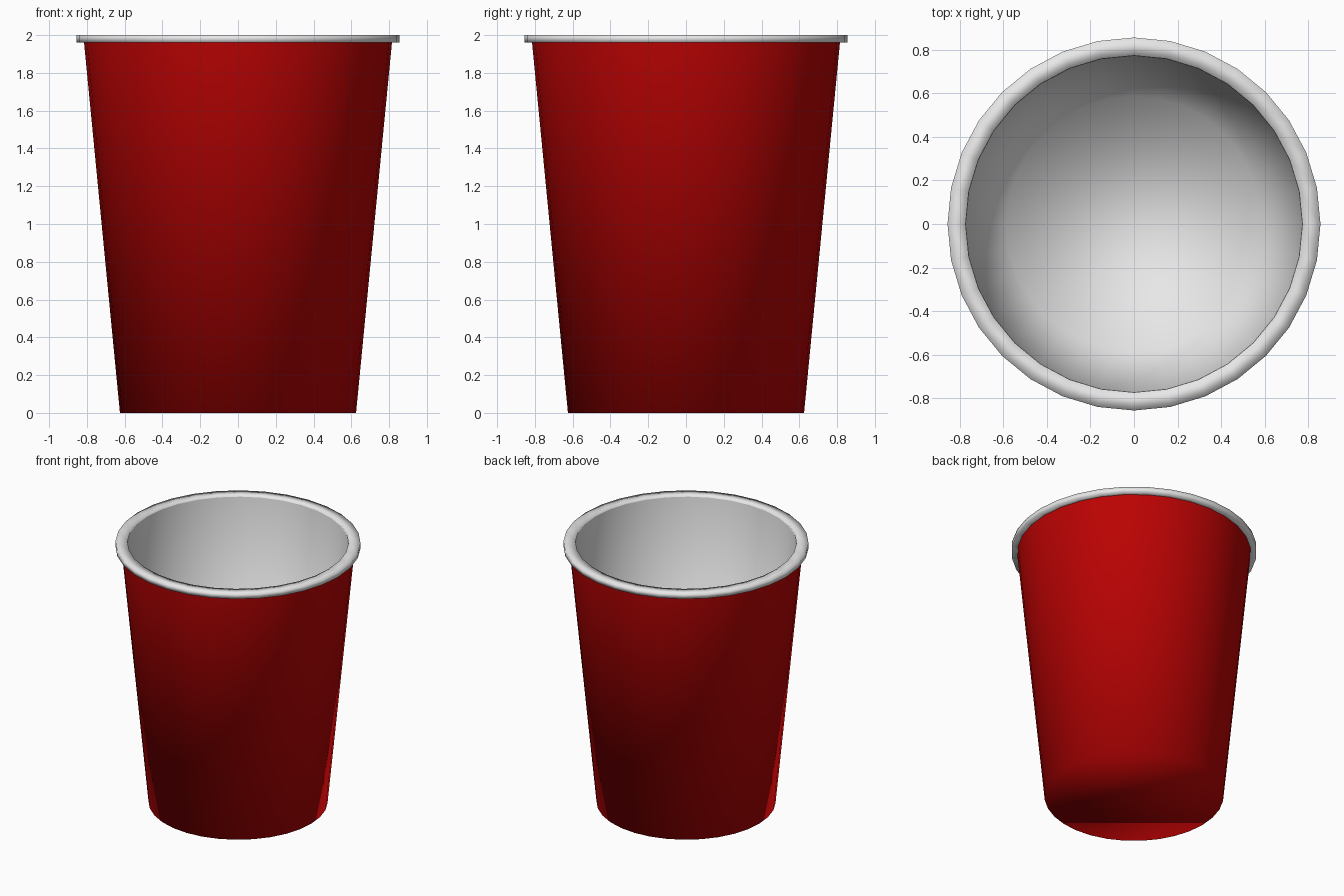
import bpy, bmesh, math

if "Cube" in bpy.data.objects:
    bpy.data.objects.remove(bpy.data.objects["Cube"])

SEGMENTS = 32


def material(name, rgb):
    m = bpy.data.materials.new(name)
    m.diffuse_color = (*rgb, 1.0)
    m.use_nodes = True
    m.node_tree.nodes["Principled BSDF"].inputs["Base Color"].default_value = m.diffuse_color
    return m


red = material("red", (0.5, 0.0008, 0.001))
white = material("white", (0.8, 0.8, 0.8))


def lathe(name, profile, mat, angle, cap=None, closed=False):
    """Spin (radius, z) points round z; cap is 'down' or 'up' for a disc on the first ring."""
    bm = bmesh.new()
    rings = []
    for r, z in profile:
        rings.append([bm.verts.new((r * math.cos(2 * math.pi * i / SEGMENTS),
                                    r * math.sin(2 * math.pi * i / SEGMENTS), z))
                      for i in range(SEGMENTS)])
    pairs = list(zip(rings, rings[1:]))
    if closed:
        pairs.append((rings[-1], rings[0]))
    for a, b in pairs:
        for i in range(SEGMENTS):
            j = (i + 1) % SEGMENTS
            quad = (a[i], a[j], b[j], b[i])
            bm.faces.new(quad[::-1] if cap == "up" else quad)
    if cap:
        bm.faces.new(rings[0] if cap == "up" else rings[0][::-1])
    if closed:
        bmesh.ops.recalc_face_normals(bm, faces=bm.faces)
    mesh = bpy.data.meshes.new(name)
    bm.to_mesh(mesh)
    bm.free()
    mesh.materials.append(mat)
    ob = bpy.data.objects.new(name, mesh)
    bpy.context.collection.objects.link(ob)
    bpy.ops.object.select_all(action="DESELECT")
    ob.select_set(True)
    bpy.context.view_layer.objects.active = ob
    bpy.ops.object.shade_smooth_by_angle(angle=math.radians(angle))
    return ob


# Red outside wall and base, shaded as one smooth shell
lathe("outer_wall", [(0.625, 0.0), (0.815, 1.96)], red, 100, cap="down")

# White lining with flat floor, facing inwards
lathe("inner_lining", [(0.585, 0.04), (0.772, 1.99)], white, 100, cap="up")

# White rim rolled over the top edge
lathe("rim", [(0.772, 1.96), (0.855, 1.96), (0.855, 2.0), (0.772, 2.0)],
      white, 100, closed=True)
